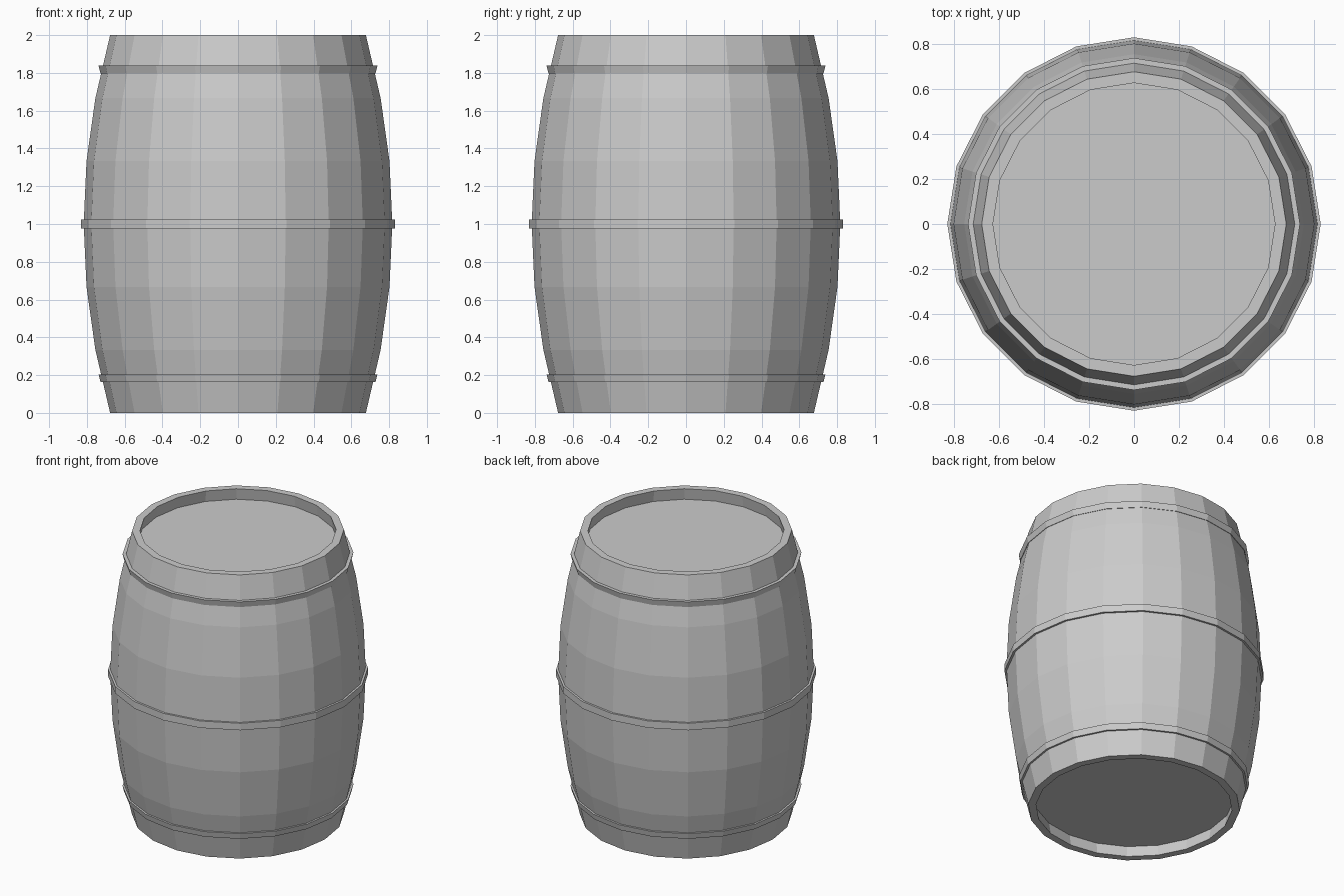
import bpy, bmesh
from math import cos, sin, tau

if "Cube" in bpy.data.objects:
    bpy.data.objects.remove(bpy.data.objects["Cube"])

SIDES = 20


def lathe(name, profile, closed):
    """Revolve (radius, z) points; closed joins the profile ends, otherwise the ends are capped."""
    bm = bmesh.new()
    rings = [[bm.verts.new((r * cos(tau * i / SIDES), r * sin(tau * i / SIDES), z))
              for i in range(SIDES)] for r, z in profile]
    pairs = list(zip(rings, rings[1:]))
    if closed:
        pairs.append((rings[-1], rings[0]))
    else:
        bm.faces.new(rings[0])
        bm.faces.new(rings[-1])
    for a, b in pairs:
        for i in range(SIDES):
            j = (i + 1) % SIDES
            bm.faces.new((a[i], a[j], b[j], b[i]))
    bmesh.ops.recalc_face_normals(bm, faces=bm.faces)
    mesh = bpy.data.meshes.new(name)
    bm.to_mesh(mesh)
    bm.free()
    ob = bpy.data.objects.new(name, mesh)
    bpy.context.collection.objects.link(ob)
    return ob


# Bulging body with a rim and recessed lid at both ends (lower half, mirrored upward)
lower = [(0.64, 0.08), (0.627, 0.0), (0.677, 0.0), (0.755, 1 / 3), (0.802, 2 / 3)]
upper = [(r, 2 - z) for r, z in reversed(lower)]
lathe("barrel_body", lower + [(0.817, 1.0)] + upper, closed=False)

# Hoops: bottom z, top z, bottom radius, top radius
hoops = {
    "lower_hoop": (0.163, 0.204, 0.728, 0.738),
    "middle_hoop": (0.976, 1.025, 0.83, 0.83),
    "upper_hoop": (1.797, 1.838, 0.728, 0.738),
}
for name, (z0, z1, r0, r1) in hoops.items():
    lathe(name, [(r0 - 0.04, z0), (r0, z0), (r1, z1), (r1 - 0.04, z1)], closed=True)
